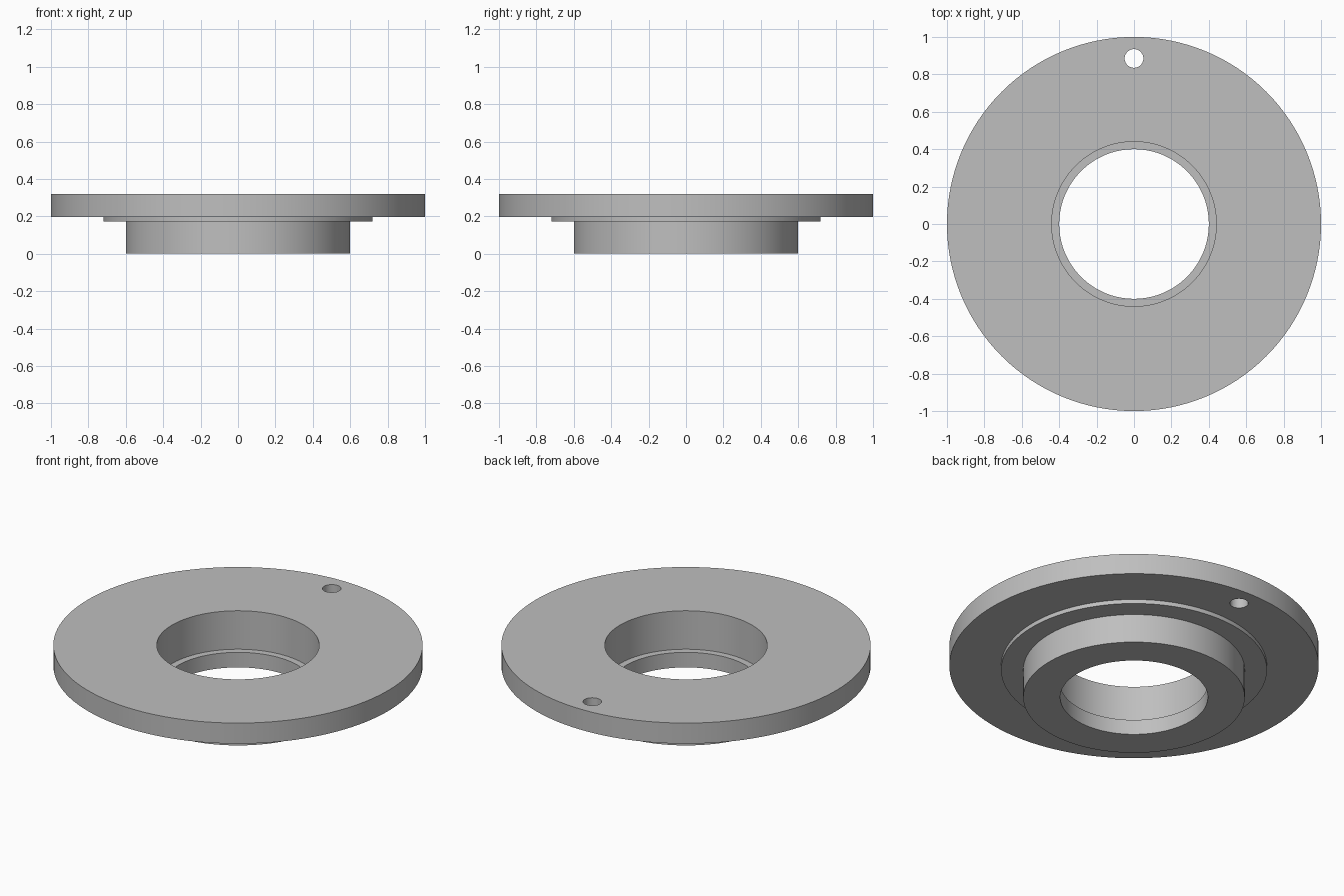
import bpy
import bmesh
import math
from mathutils import Vector

cube = bpy.data.objects.get("Cube")
if cube:
    bpy.data.objects.remove(cube, do_unlink=True)

# Plain grey metal
metal = bpy.data.materials.new("grey_metal")
metal.use_nodes = True
colour = (0.52, 0.52, 0.52, 1)
metal.diffuse_color = colour
metal.node_tree.nodes["Principled BSDF"].inputs["Base Color"].default_value = colour

SEGMENTS = 128
TOP, FLANGE_BOTTOM, SHOULDER_BOTTOM, BORE_STEP = 0.32, 0.197, 0.172, 0.09


def lathe(name, profile):
    """Revolve a closed (radius, height) profile around z."""
    bm = bmesh.new()
    verts = [bm.verts.new((r, 0, z)) for r, z in profile]
    edges = [bm.edges.new((a, b)) for a, b in zip(verts, verts[1:] + verts[:1])]
    bmesh.ops.spin(bm, geom=verts + edges, cent=(0, 0, 0), axis=(0, 0, 1),
                   angle=math.tau, steps=SEGMENTS, use_merge=True)
    bmesh.ops.remove_doubles(bm, verts=bm.verts, dist=1e-5)
    bmesh.ops.recalc_face_normals(bm, faces=bm.faces)
    mesh = bpy.data.meshes.new(name)
    bm.to_mesh(mesh)
    bm.free()
    mesh.materials.append(metal)
    obj = bpy.data.objects.new(name, mesh)
    bpy.context.collection.objects.link(obj)
    return obj


# Flange, shoulder and hub with a stepped bore
flange = lathe("flanged_hub", [
    (0.44, TOP), (1.0, TOP), (1.0, FLANGE_BOTTOM),
    (0.72, FLANGE_BOTTOM), (0.72, SHOULDER_BOTTOM),
    (0.6, SHOULDER_BOTTOM), (0.6, 0), (0.4, 0),
    (0.4, BORE_STEP), (0.44, BORE_STEP),
])

# Locating hole through the flange at the back
bpy.ops.mesh.primitive_cylinder_add(vertices=48, radius=0.05, depth=0.5,
                                    location=Vector((0, 0.885, TOP)))
cutter = bpy.context.object
cutter.name = "hole_cutter"
cutter.hide_render = True
cutter.data.materials.append(metal)

bpy.ops.object.select_all(action="DESELECT")
flange.select_set(True)
bpy.context.view_layer.objects.active = flange
hole = flange.modifiers.new("locating_hole", "BOOLEAN")
hole.operation = "DIFFERENCE"
hole.solver = "EXACT"
hole.object = cutter
bpy.ops.object.modifier_apply(modifier=hole.name)
bpy.data.objects.remove(cutter, do_unlink=True)

# Smooth round walls, crisp rims
bpy.ops.object.shade_smooth_by_angle(angle=math.radians(30))
